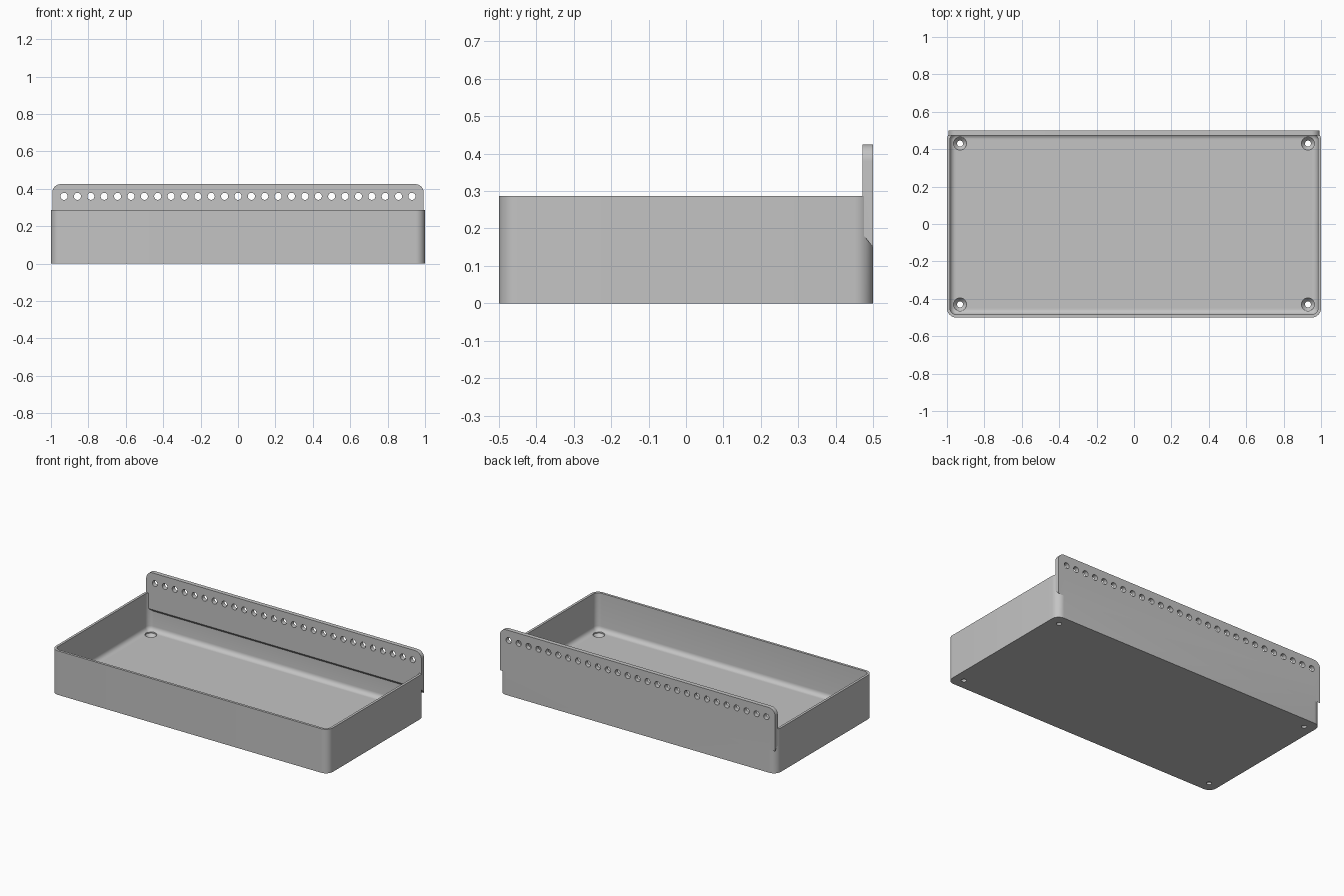
import bpy, bmesh
from math import sin, cos, pi, radians
from mathutils import Matrix

cube = bpy.data.objects.get("Cube")
if cube:
    bpy.data.objects.remove(cube, do_unlink=True)

WALL, HEIGHT, FLOOR, FILLET, CORNER = 0.016, 0.287, 0.042, 0.03, 0.05
PLATE_FRONT, PLATE_BACK = 0.472, 0.5

grey = bpy.data.materials.new("light grey plastic")
grey.use_nodes = True
colour = (0.55, 0.55, 0.55, 1)
grey.diffuse_color = colour
grey.node_tree.nodes["Principled BSDF"].inputs["Base Color"].default_value = colour


def make_object(name, bm):
    bmesh.ops.recalc_face_normals(bm, faces=bm.faces[:])
    mesh = bpy.data.meshes.new(name)
    bm.to_mesh(mesh)
    bm.free()
    mesh.materials.append(grey)
    obj = bpy.data.objects.new(name, mesh)
    bpy.context.collection.objects.link(obj)
    return obj


def arc(cx, cy, r, start, steps=10):
    angles = [start + pi / 2 * i / steps for i in range(steps + 1)]
    return [(cx + r * cos(a), cy + r * sin(a)) for a in angles]


def rounded_loop(inset):
    """Rounded rectangle of the tray outline, moved inwards."""
    r = CORNER - inset
    x, y = 1 - CORNER, 0.5 - CORNER
    return (arc(x, y, r, 0) + arc(-x, y, r, pi / 2)
            + arc(-x, -y, r, pi) + arc(x, -y, r, 1.5 * pi))


def loft(name, loops):
    """Solid through a stack of closed loops of equal length."""
    bm = bmesh.new()
    rings = [[bm.verts.new(p) for p in loop] for loop in loops]
    n = len(rings[0])
    for a, b in zip(rings, rings[1:]):
        for i in range(n):
            j = (i + 1) % n
            bm.faces.new((a[i], a[j], b[j], b[i]))
    bm.faces.new(rings[0])
    bm.faces.new(rings[-1])
    return make_object(name, bm)


def rounded_stack(name, levels):
    return loft(name, [[(x, y, z) for x, y in rounded_loop(inset)] for inset, z in levels])


def combine(target, other, operation):
    mod = target.modifiers.new(operation.lower(), 'BOOLEAN')
    mod.object, mod.operation, mod.solver = other, operation, 'EXACT'
    bpy.context.view_layer.objects.active = target
    bpy.ops.object.modifier_apply(modifier=mod.name)
    bpy.data.objects.remove(other, do_unlink=True)


# Tray shell with a filleted inner floor
tray = rounded_stack("tray", [(0, 0), (0, HEIGHT)])
levels = [(WALL + FILLET * (1 - sin(a)), FLOOR + FILLET * (1 - cos(a)))
          for a in (pi / 2 * i / 6 for i in range(7))]
cavity = rounded_stack("cavity_cutter", levels + [(WALL, HEIGHT + 0.1)])
combine(tray, cavity, 'DIFFERENCE')

# Raised back plate with rounded top corners and a sloping underside
HALF, TOP, R = 0.993, 0.425, 0.045
crown = arc(HALF - R, TOP - R, R, 0) + arc(R - HALF, TOP - R, R, pi / 2)


def plate_loop(y, bottom):
    return [(x, y, z) for x, z in [(-HALF, bottom), (HALF, bottom)] + crown]


plate = loft("back_plate", [plate_loop(PLATE_FRONT, 0.185), plate_loop(PLATE_BACK, 0.15)])
combine(tray, plate, 'UNION')

# Row of round holes along the plate
bm = bmesh.new()
for i in range(27):
    place = Matrix.Translation((-0.93 + 1.86 * i / 26, 0.486, 0.36)) @ Matrix.Rotation(pi / 2, 4, 'X')
    bmesh.ops.create_cone(bm, cap_ends=True, segments=24, radius1=0.019,
                          radius2=0.019, depth=0.1, matrix=place)
combine(tray, make_object("plate_hole_cutter", bm), 'DIFFERENCE')

# Countersunk screw holes in the floor corners
for sx in (-1, 1):
    for sy in (-1, 1):
        profile = [(0.016, -0.05), (0.016, 0.014), (0.035, 0.036), (0.035, 0.06)]
        rings = [[(sx * 0.93 + r * cos(2 * pi * k / 32), sy * 0.43 + r * sin(2 * pi * k / 32), z)
                  for k in range(32)] for r, z in profile]
        combine(tray, loft("screw_hole_cutter", rings), 'DIFFERENCE')

# Smooth rounded surfaces, keep real edges crisp
for obj in bpy.context.selected_objects:
    obj.select_set(False)
tray.select_set(True)
bpy.context.view_layer.objects.active = tray
bpy.ops.object.shade_smooth_by_angle(angle=radians(30))
